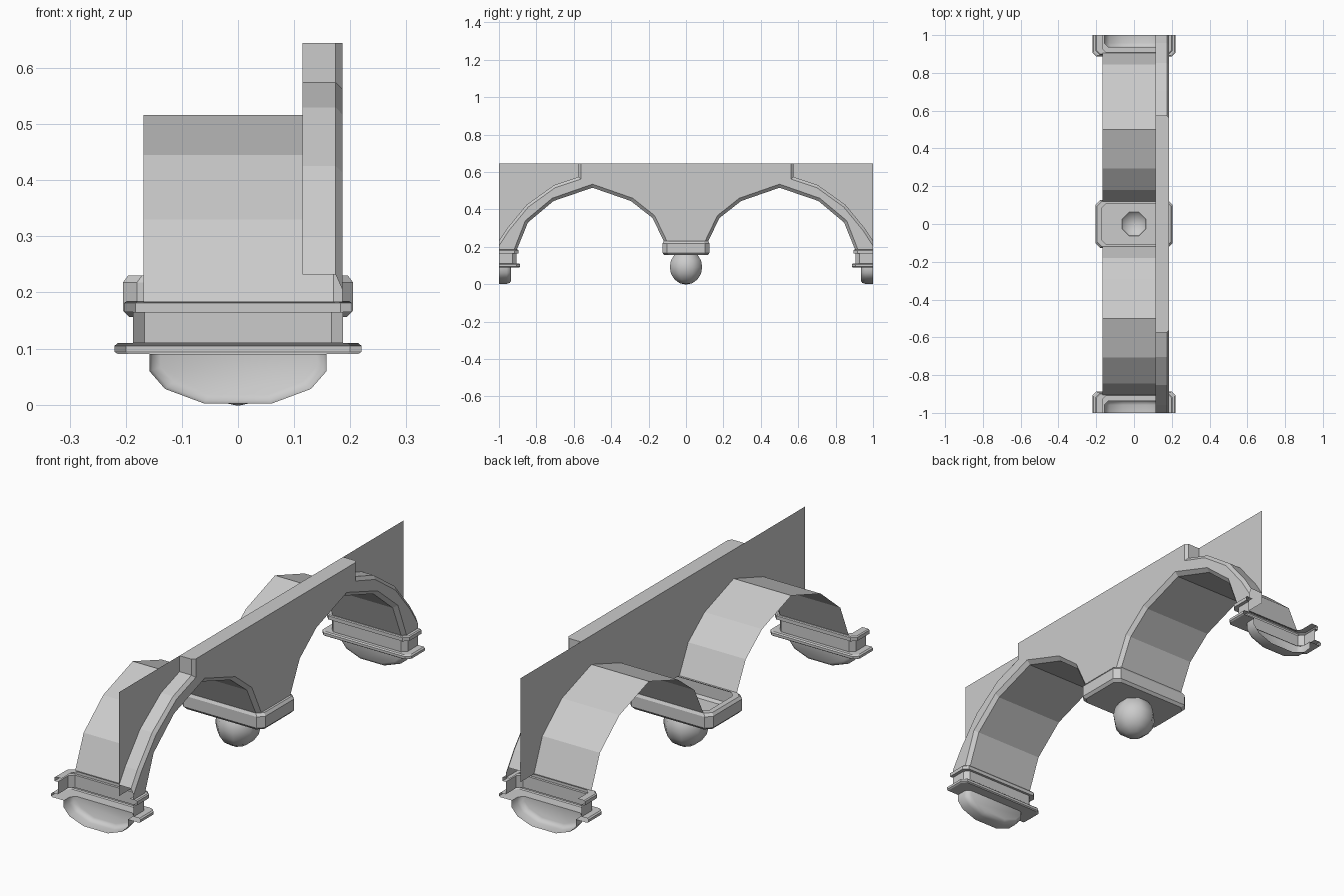
import bpy, math

if "Cube" in bpy.data.objects:
    bpy.data.objects.remove(bpy.data.objects["Cube"])


def make(name, verts, faces, mirror=True, smooth=False):
    """Mesh object with consistent normals, optionally mirrored across y = 0."""
    me = bpy.data.meshes.new(name)
    me.from_pydata(verts, [], faces)
    me.update()
    ob = bpy.data.objects.new(name, me)
    bpy.context.collection.objects.link(ob)
    bpy.ops.object.select_all(action='DESELECT')
    bpy.context.view_layer.objects.active = ob
    ob.select_set(True)
    bpy.ops.object.mode_set(mode='EDIT')
    bpy.ops.mesh.select_all(action='SELECT')
    bpy.ops.mesh.normals_make_consistent(inside=False)
    bpy.ops.object.mode_set(mode='OBJECT')
    if smooth:
        bpy.ops.object.shade_smooth_by_angle(angle=math.radians(50))
    if mirror:
        m = ob.modifiers.new("mirror", 'MIRROR')
        m.use_axis = (False, True, False)
    return ob


def bridge(rows, closed=False):
    """Skin a list of equally long point rows with quads."""
    n = len(rows[0])
    verts = [p for r in rows for p in r]
    faces = []
    for i in range(len(rows) - 1):
        for j in range(n if closed else n - 1):
            k = (j + 1) % n
            faces.append((i*n + j, i*n + k, (i+1)*n + k, (i+1)*n + j))
    return verts, faces


def at_x(pts, x):
    return [(x, y, z) for y, z in pts]


BACK, MID, FRONT = 0.115, 0.170, 0.186
TOP = 0.645

# Arch curves (y, z) for one half: underside and its bevelled front edge
soffit = [(-.905, .183), (-.845, .33), (-.708, .445), (-.5, .516),
          (-.295, .445), (-.18, .355), (-.118, .23)]
edge = [(-.92, .183), (-.859, .34), (-.715, .46), (-.5, .535),
        (-.285, .46), (-.168, .367), (-.102, .23)]

# Outer curve of the raised rim, and its bevelled front edge
rim = [(-.575, TOP), (-.575, .574), (-.705, .53), (-.852, .425),
       (-.957, .298), (-1, .232)]
rim_edge = [(-.562, TOP), (-.562, .562), (-.698, .517), (-.842, .414),
            (-.946, .288), (-1, .205)]

# Arch underside sheet with the bevel to the front
v, f = bridge([at_x(soffit, -.168), at_x(soffit, MID), at_x(edge, FRONT)])
make("arch_soffit", v, f)

# Front face of wall and rim
pts = edge + [(0, .23), (0, TOP)] + rim_edge + [(-1, .183)]
make("wall_front", at_x(pts, FRONT), [tuple(range(len(pts)))])

# Thin back sheet filling the corners
pts = soffit + [(0, .23), (0, TOP), (-1, TOP), (-1, .183)]
make("wall_back", at_x(pts, BACK), [tuple(range(len(pts)))])

# Rim thickness and bevel
v, f = bridge([at_x(rim, BACK), at_x(rim, FRONT - .012), at_x(rim_edge, FRONT)])
make("arch_rim", v, f)

# Wall top
make("wall_top", [(BACK, -.575, TOP), (FRONT - .012, -.575, TOP),
                  (FRONT, -.562, TOP), (FRONT, 0, TOP), (BACK, 0, TOP)],
     [(0, 1, 2, 3, 4)])


# End corbel moulding: half loops with clipped corners, open at the end plane
def half_loop(w, d, z, c=.02):
    y = -1 + d
    return [(-w, -1, z), (-w, y - c, z), (-w + c, y, z),
            (w - c, y, z), (w, y - c, z), (w, -1, z)]


corbel = [(.168, .090, .185), (.198, .101, .185), (.203, .104, .181),
          (.203, .104, .165), (.187, .093, .165), (.187, .093, .11),
          (.214, .108, .11), (.220, .113, .105), (.220, .113, .094),
          (.214, .108, .09), (.157, .062, .09)]
v, f = bridge([half_loop(*p) for p in corbel])
make("end_corbel", v, f)

# Rounded half drop under each corbel
outer = [(-.158, .09), (-.158, .06), (-.13, .028), (-.06, .002),
         (.06, .002), (.13, .028), (.158, .06), (.158, .09)]
inner = [(-.138, .09), (-.138, .066), (-.115, .041), (-.053, .018),
         (.053, .018), (.115, .041), (.138, .066), (.138, .09)]
between = [((a[0]*.7 + b[0]*.3), (a[1]*.7 + b[1]*.3)) for a, b in zip(outer, inner)]
v, f = bridge([[(x, y, z) for x, z in row] for row, y in
               ((outer, -1), (outer, -.958), (between, -.943), (inner, -.935))])
f.append(tuple(range(24, 32)))
make("end_drop", v, f, smooth=True)


# Central open tray, its floor joined to the ball opening
def full_loop(w, d, z, c=.025):
    return [(w, -d + c, z), (w, d - c, z), (w - c, d, z), (-w + c, d, z),
            (-w, d - c, z), (-w, -d + c, z), (-w + c, -d, z), (w - c, -d, z)]


def ring(r, z):
    return [(r*math.cos(a), r*math.sin(a), z)
            for a in ((k - .5)*math.pi/4 for k in range(8))]


tray = [(.172, .108, .230), (.196, .119, .230), (.205, .126, .218),
        (.205, .126, .168), (.194, .116, .156)]
v, f = bridge([full_loop(*p) for p in tray] + [ring(.066, .156)], closed=True)
make("centre_tray", v, f, mirror=False)

# Hanging ball, open inside the tray
R, CZ = .094, .092
rows = [ring(R*math.cos(a), CZ + R*math.sin(a)) for a in
        (math.radians(d) for d in (45, 22.5, 0, -22.5, -45, -67.5))]
v, f = bridge(rows, closed=True)
n = len(v)
v.append((0, 0, CZ - R * .75 - .0))
v[-1] = (0, 0, CZ - R)
f += [(n - 8 + k, n - 8 + (k + 1) % 8, n) for k in range(8)]
make("hanging_ball", v, f, mirror=False, smooth=True)
